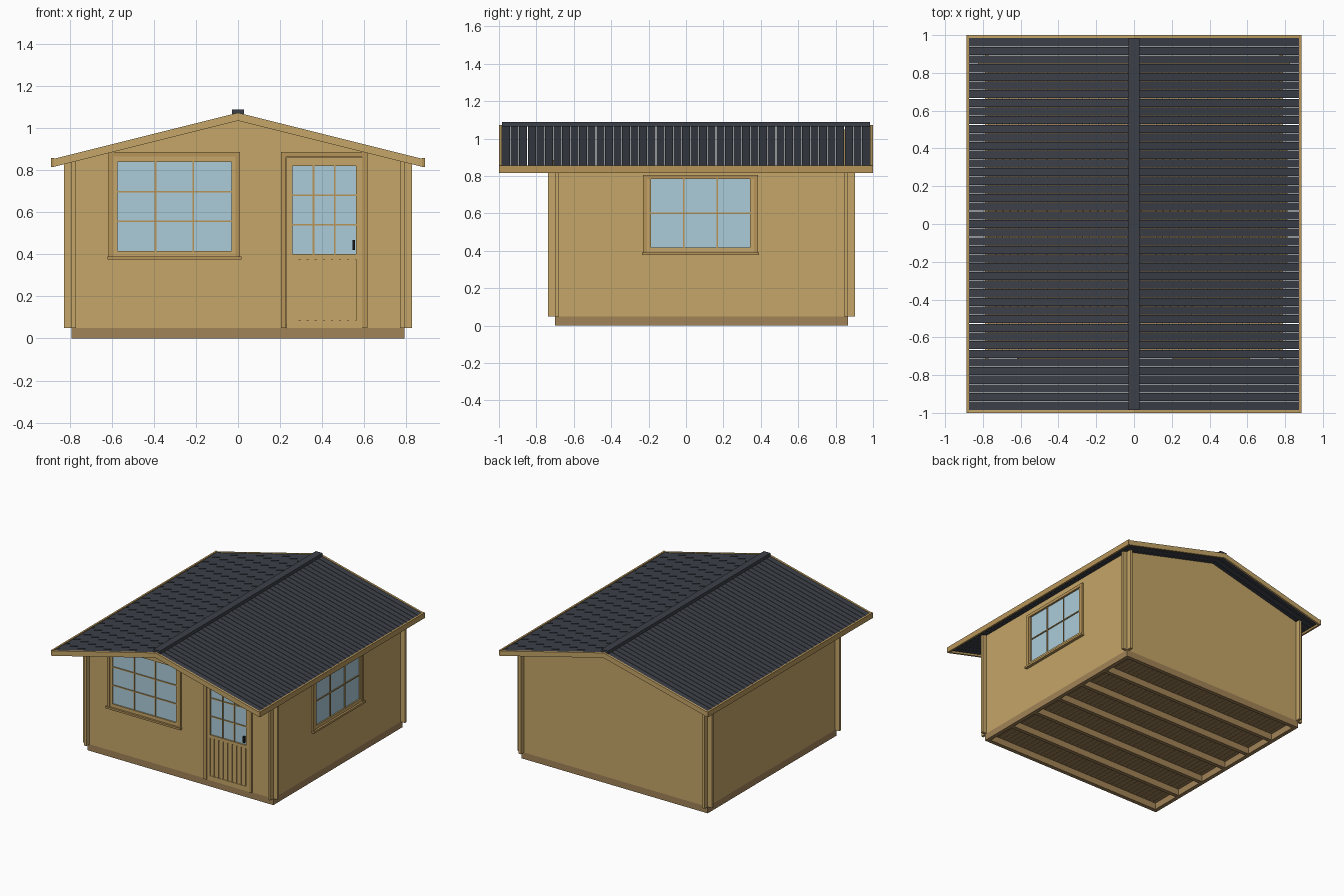
import bpy, bmesh

if "Cube" in bpy.data.objects:
    bpy.data.objects.remove(bpy.data.objects["Cube"])

def mat(name, rgb):
    m = bpy.data.materials.new(name)
    m.diffuse_color = tuple((c / 255) ** 2.2 for c in rgb) + (1,)
    m.use_nodes = True
    m.node_tree.nodes["Principled BSDF"].inputs["Base Color"].default_value = m.diffuse_color
    return m

WOOD = mat("pine", (196, 164, 104))
TRIM = mat("trim_pine", (182, 148, 90))
BASE = mat("dark_timber", (160, 130, 88))
ROOF = mat("slate_roofing", (62, 66, 73))
GLASS = mat("pale_glass", (170, 203, 216))
BLACK = mat("black_metal", (32, 32, 32))

def finish(name, bm, material):
    bmesh.ops.recalc_face_normals(bm, faces=bm.faces[:])
    me = bpy.data.meshes.new(name)
    bm.to_mesh(me)
    bm.free()
    ob = bpy.data.objects.new(name, me)
    me.materials.append(material)
    bpy.context.collection.objects.link(ob)
    return ob

def boxes(name, lst, material):
    """One object from boxes given as (x0, x1, y0, y1, z0, z1)."""
    bm = bmesh.new()
    for x0, x1, y0, y1, z0, z1 in lst:
        vs = bmesh.ops.create_cube(bm, size=1)["verts"]
        for v in vs:
            v.co = (x1 if v.co.x > 0 else x0, y1 if v.co.y > 0 else y0,
                    z1 if v.co.z > 0 else z0)
    return finish(name, bm, material)

def prisms(name, pts, spans, material):
    """Extrude an xz outline along y over each (y0, y1) span."""
    bm = bmesh.new()
    for y0, y1 in spans:
        f = bm.faces.new([bm.verts.new((x, y0, z)) for x, z in pts])
        ext = bmesh.ops.extrude_face_region(bm, geom=[f])["geom"]
        for v in ext:
            if isinstance(v, bmesh.types.BMVert):
                v.co.y = y1
    return finish(name, bm, material)

def cut(ob, lst):
    cutter = boxes("cutter", lst, WOOD)
    mod = ob.modifiers.new("openings", 'BOOLEAN')
    mod.operation, mod.object, mod.solver = 'DIFFERENCE', cutter, 'EXACT'
    bpy.context.view_layer.objects.active = ob
    bpy.ops.object.modifier_apply(modifier=mod.name)
    bpy.data.objects.remove(cutter)

# main dimensions
YF, YB, XS, T, STUB = -0.70, 0.865, 0.79, 0.02, 0.038
FLOOR = 0.05
def roof_z(x, drop=0.0):
    return 1.072 - 0.25 * abs(x) - drop

# gable walls, running past the corners
XE = XS + STUB - 0.002
gable = [(-XE, FLOOR), (XE, FLOOR), (XE, roof_z(XE, 0.024)),
         (0, roof_z(0, 0.024)), (-XE, roof_z(XE, 0.024))]
front = prisms("front_wall", gable, [(YF, YF + T)], WOOD)
prisms("back_wall", gable, [(YB - T, YB)], WOOD)
cut(front, [(-0.595, -0.01, YF - 0.1, YF + 0.1, 0.40, 0.865),
            (0.229, 0.59, YF - 0.1, YF + 0.1, 0.0, 0.865)])

# side walls, crossing the gable walls at the corners
for s, nm in ((-1, "left_wall"), (1, "right_wall")):
    prof = [(s * (XS - T), FLOOR), (s * XS, FLOOR), (s * XS, roof_z(XS, 0.024)),
            (s * (XS - T), roof_z(XS - T, 0.024))]
    w = prisms(nm, prof, [(YF - STUB, YB + STUB)], WOOD)
    if s > 0:
        cut(w, [(XS - 0.1, XS + 0.1, -0.215, 0.37, 0.40, 0.79)])

# openings are laid out in (u, depth, z); depth is outward from the wall face
def on_front(b):
    u0, u1, d0, d1, z0, z1 = b
    return (u0, u1, YF - d1, YF - d0, z0, z1)

def on_right(b):
    u0, u1, d0, d1, z0, z1 = b
    return (XS + d0, XS + d1, u0, u1, z0, z1)

def ring(u0, u1, z0, z1, w, d0, d1, wb=None):
    """Four-sided frame, w wide, wb wide at the bottom (0 leaves it open)."""
    wb = w if wb is None else wb
    r = [(u0, u0 + w, d0, d1, z0, z1), (u1 - w, u1, d0, d1, z0, z1),
         (u0 + w, u1 - w, d0, d1, z1 - w, z1)]
    return r + ([(u0 + w, u1 - w, d0, d1, z0, z0 + wb)] if wb else [])

def bars(u0, u1, z0, z1, nu, nz):
    h = 0.004
    us = [u0 + (u1 - u0) * i / nu for i in range(1, nu)]
    zs = [z0 + (z1 - z0) * i / nz for i in range(1, nz)]
    return ([(u - h, u + h, -0.014, 0.004, z0, z1) for u in us] +
            [(u0, u1, -0.014, 0.003, z - h, z + h) for z in zs])

def window(name, place, u0, u1, z0, z1, nu, nz):
    def add(part, lst, m):
        boxes(name + part, [place(b) for b in lst], m)
    g = 0.042
    a, b, c, d = u0 + g, u1 - g, z0 + 0.025, z1 - g
    d = z1 - (0.048 if nz == 3 else 0.022)
    for part, d0, d1 in (("_outer_trim", 0, 0.012), ("_inner_trim", -T - 0.012, -T)):
        add(part, ring(u0, u1, z0, z1, 0.022, d0, d1, 0), TRIM)
    add("_sash", [(u0 + 0.02, a, -T, 0.007, z0, z1 - 0.02),
                  (b, u1 - 0.02, -T, 0.007, z0, z1 - 0.02),
                  (a, b, -T, 0.007, z0, c), (a, b, -T, 0.007, d, z1 - 0.015)], WOOD)
    add("_glazing_bars", bars(a, b, c, d, nu, nz), TRIM)
    add("_glass", [(a, b, -0.008, -0.003, c, d)], GLASS)
    add("_sill", [(u0 - 0.006, u1 + 0.006, 0, 0.022, z0 - 0.015, z0)], TRIM)

window("front_window", on_front, -0.614, 0.01, 0.39, 0.886, 3, 3)
window("side_window", on_right, -0.23, 0.385, 0.392, 0.806, 3, 2)

# door
def door(part, lst, m):
    boxes("door_" + part, [on_front(b) for b in lst], m)

door("outer_trim", ring(0.205, 0.614, FLOOR, 0.886, 0.024, 0, 0.012, 0), TRIM)
door("inner_trim", ring(0.205, 0.614, FLOOR, 0.886, 0.024, -T - 0.012, -T, 0), TRIM)
door("leaf_frame", ring(0.231, 0.588, FLOOR, 0.860, 0.027, -T, 0.007, 0.036) +
     [(0.258, 0.561, -T, 0.007, 0.376, 0.40), (0.258, 0.561, -T, 0.007, 0.82, 0.834)], WOOD)
door("lower_panel", [(0.258, 0.561, -0.014, -0.004, 0.086, 0.376)], WOOD)
door("panel_battens", [(0.260 + i * 0.0382, 0.288 + i * 0.0382, -0.004, 0.003, 0.086, 0.376)
                       for i in range(8)], WOOD)
door("glazing_bars", bars(0.258, 0.561, 0.40, 0.82, 3, 3), TRIM)
door("glass", [(0.258, 0.561, -0.008, -0.003, 0.40, 0.82)], GLASS)
door("handle", [(0.543, 0.555, 0.003, 0.018, 0.42, 0.468)], BLACK)

# base frame and joists across the width
B = 0.03
n_joist = 5
step = (YB - YF - B) / (n_joist + 1)
boxes("base_frame", [(-XS, XS, YF, YF + B, 0, FLOOR), (-XS, XS, YB - B, YB, 0, FLOOR),
                     (-XS, -XS + B, YF + B, YB - B, 0, FLOOR),
                     (XS - B, XS, YF + B, YB - B, 0, FLOOR)], BASE)
boxes("floor_joists", [(-XS + B, XS - B, YF + i * step, YF + i * step + B, 0, FLOOR)
                       for i in range(1, n_joist + 1)], BASE)

# floorboards
x_in = XS - T
pitch = 2 * x_in / 40
boxes("floorboards", [(-x_in + i * pitch + 0.001, -x_in + (i + 1) * pitch - 0.001,
                       YF + T, YB - T, FLOOR, FLOOR + 0.015) for i in range(40)], BASE)

# roof boards running down each slope with narrow gaps
XR, YR, N = 0.874, 0.985, 43
rp = 2 * YR / N
spans = [(-YR + i * rp + 0.0015, -YR + (i + 1) * rp - 0.0015) for i in range(N)]
for s, nm in ((-1, "left"), (1, "right")):
    prisms(nm + "_roof_boards", [(0, roof_z(0, 0.003)), (s * XR, roof_z(XR, 0.003)),
                                 (s * XR, roof_z(XR, 0.024)), (0, roof_z(0, 0.024))],
           spans, ROOF)
    # eaves fascia
    x0, x1 = sorted((s * XR, s * 0.888))
    boxes(nm + "_fascia", [(x0, x1, -1, 1, 0.815, 0.856)], TRIM)

# bargeboards on both gables
barge = [(-XR, roof_z(XR)), (0, roof_z(0)), (XR, roof_z(XR)),
         (XR, roof_z(XR, 0.038)), (0, roof_z(0, 0.038)), (-XR, roof_z(XR, 0.038))]
prisms("bargeboards", barge, [(-1, -YR), (YR, 1)], WOOD)

# ridge cap
boxes("ridge_cap", [(-0.028, 0.028, -YR, YR, 1.064, 1.088)], ROOF)
